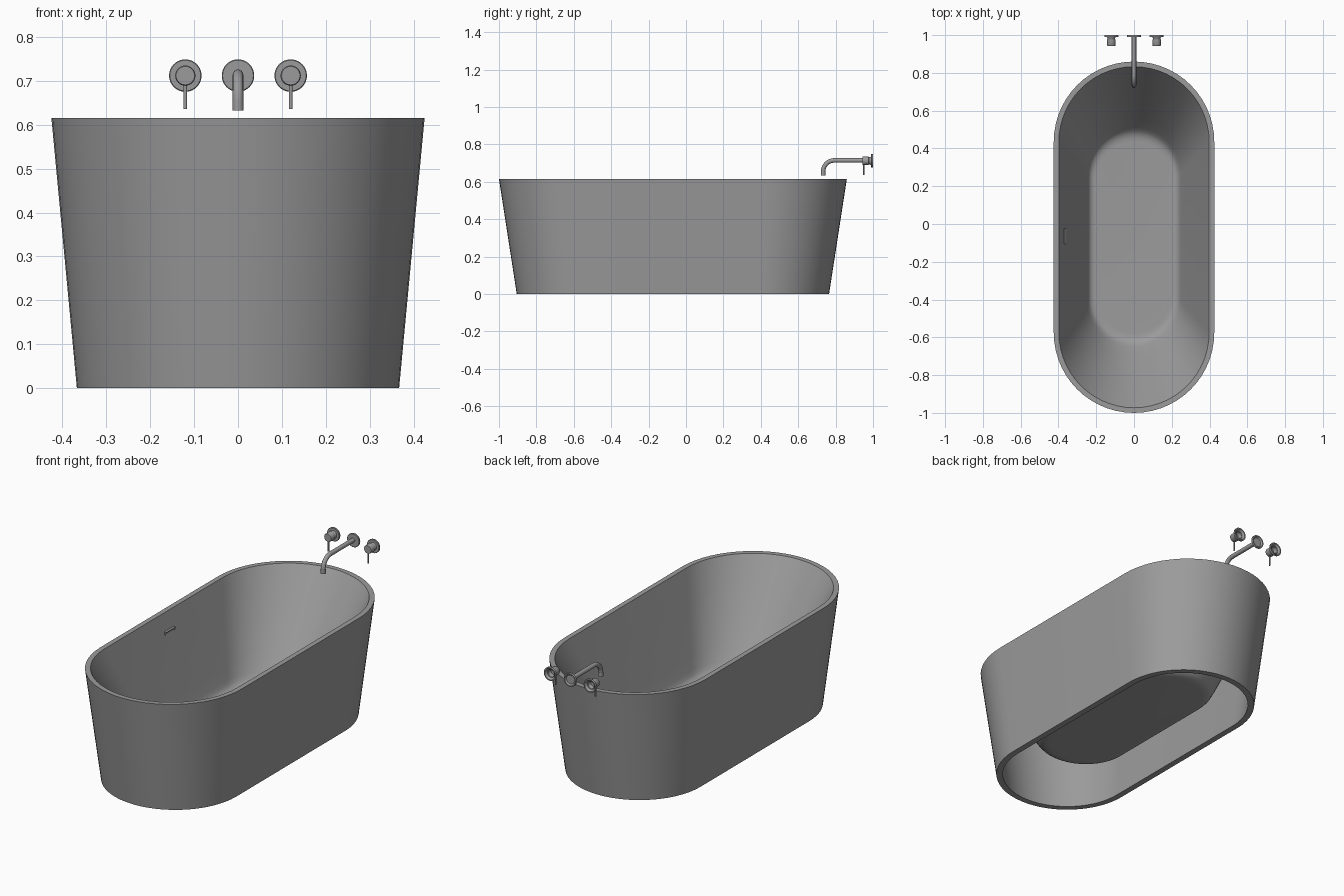
import bpy, bmesh, math
from mathutils import Matrix, Vector

if "Cube" in bpy.data.objects:
    bpy.data.objects.remove(bpy.data.objects["Cube"])

CY = -0.07  # middle of the tub along y

grey = bpy.data.materials.new("dark_grey")
grey.diffuse_color = (0.33, 0.33, 0.33, 1)
grey.use_nodes = True
grey.node_tree.nodes["Principled BSDF"].inputs["Base Color"].default_value = grey.diffuse_color


def smooth(ob, angle=35):
    bpy.ops.object.select_all(action='DESELECT')
    ob.select_set(True)
    bpy.context.view_layer.objects.active = ob
    bpy.ops.object.shade_smooth_by_angle(angle=math.radians(angle))


def finish(name, bm):
    bmesh.ops.recalc_face_normals(bm, faces=bm.faces)
    me = bpy.data.meshes.new(name)
    bm.to_mesh(me)
    bm.free()
    me.materials.append(grey)
    ob = bpy.data.objects.new(name, me)
    bpy.context.collection.objects.link(ob)
    smooth(ob)
    return ob


def bridge(bm, rings):
    for a, b in zip(rings, rings[1:]):
        n = len(a)
        for i in range(n):
            j = (i + 1) % n
            bm.faces.new((a[i], a[j], b[j], b[i]))


def stadium(bm, r, half, z, n=28):
    """Ring of two semicircles of radius r joined by straight sides."""
    ring = []
    for side in (1, -1):
        for i in range(n + 1):
            a = math.pi * i / n
            ring.append(bm.verts.new((side * r * math.cos(a),
                                      CY + side * (half + r * math.sin(a)), z)))
    return ring


def lathe(name, profile, origin, axis='Y', n=40):
    """Spin (radius, distance) pairs around an axis; caps both ends."""
    bm = bmesh.new()
    rings = []
    for r, d in profile:
        ring = []
        for i in range(n):
            a = 2 * math.pi * i / n
            c, s = r * math.cos(a), r * math.sin(a)
            p = (c, d, s) if axis == 'Y' else (c, s, d)
            ring.append(bm.verts.new(Vector(p) + Vector(origin)))
        rings.append(ring)
    bridge(bm, rings)
    bm.faces.new(rings[0])
    bm.faces.new(rings[-1])
    return finish(name, bm)


# Tub: inner skirt, foot rim, outer wall, top rim and basin in one skin
shell = [(0.391, 0.498, 0.58), (0.334, 0.468, 0.0), (0.367, 0.468, 0.0),
         (0.425, 0.505, 0.615), (0.398, 0.505, 0.615)]
basin = [(0.361, 0.461, 0.50), (0.312, 0.406, 0.35), (0.268, 0.357, 0.22),
         (0.248, 0.334, 0.16), (0.239, 0.324, 0.138), (0.230, 0.317, 0.127),
         (0.216, 0.310, 0.121), (0.200, 0.305, 0.12)]
bm = bmesh.new()
rings = [stadium(bm, *p) for p in shell + basin]
bridge(bm, rings)
bm.faces.new(rings[-1])
finish("bathtub", bm)

# Drain cover on the basin floor
lathe("drain_cover", [(0.045, 0.0), (0.045, 0.006)], (-0.135, -0.06, 0.1205), axis='Z')

# Overflow slot: a flat frame with a recessed opening on the basin wall
bm = bmesh.new()
bmesh.ops.create_cube(bm, size=1, matrix=Matrix.Diagonal((0.010, 0.08, 0.022, 1)))
front = max(bm.faces, key=lambda f: f.calc_center_median().x)
bmesh.ops.inset_region(bm, faces=[front], thickness=0.004)
bmesh.ops.translate(bm, verts=front.verts, vec=(-0.005, 0, 0))
bmesh.ops.transform(bm, verts=bm.verts, matrix=Matrix.Translation((-0.367, -0.065, 0.523))
                    @ Matrix.Rotation(math.radians(18), 4, 'Y'))
finish("overflow_slot", bm)

# Two tap handles: hollow-backed wall flange, neck, knob and lever
flange = [(0.030, 1.0), (0.036, 1.0), (0.037, 0.998), (0.037, 0.991), (0.035, 0.989)]
knob = [(0.016, 0.965), (0.022, 0.990)] + flange + [
    (0.019, 0.989), (0.019, 0.978), (0.023, 0.976), (0.023, 0.946), (0.021, 0.943)]
for side, x in (("left", -0.12), ("right", 0.12)):
    lathe("tap_" + side, knob, (x, 0, 0.712))
    lathe("tap_lever_" + side, [(0.004, 0.636), (0.004, 0.70)], (x, 0.950, 0), axis='Z', n=16)

# Spout: wall flange, bent pipe and tip
lathe("spout_flange", [(0.024, 0.993)] + flange, (0, 0, 0.712))
path = [(0, 0.992, 0.714)]
for i in range(13):
    a = math.pi / 2 * (1 + i / 12)
    path.append((0, 0.793 + 0.06 * math.cos(a), 0.654 + 0.06 * math.sin(a)))
path.append((0, 0.733, 0.64))
cu = bpy.data.curves.new("spout_pipe", 'CURVE')
cu.dimensions = '3D'
cu.bevel_depth = 0.012
cu.bevel_resolution = 6
cu.use_fill_caps = True
cu.materials.append(grey)
sp = cu.splines.new('POLY')
sp.points.add(len(path) - 1)
for pt, co in zip(sp.points, path):
    pt.co = (*co, 1)
pipe = bpy.data.objects.new("spout_pipe", cu)
bpy.context.collection.objects.link(pipe)
bpy.ops.object.select_all(action='DESELECT')
pipe.select_set(True)
bpy.context.view_layer.objects.active = pipe
bpy.ops.object.convert(target='MESH')
smooth(bpy.context.view_layer.objects.active)
lathe("spout_tip", [(0.009, 0.638), (0.009, 0.632), (0.0125, 0.632), (0.0125, 0.655),
                    (0.0115, 0.655)], (0, 0.733, 0), axis='Z', n=32)
